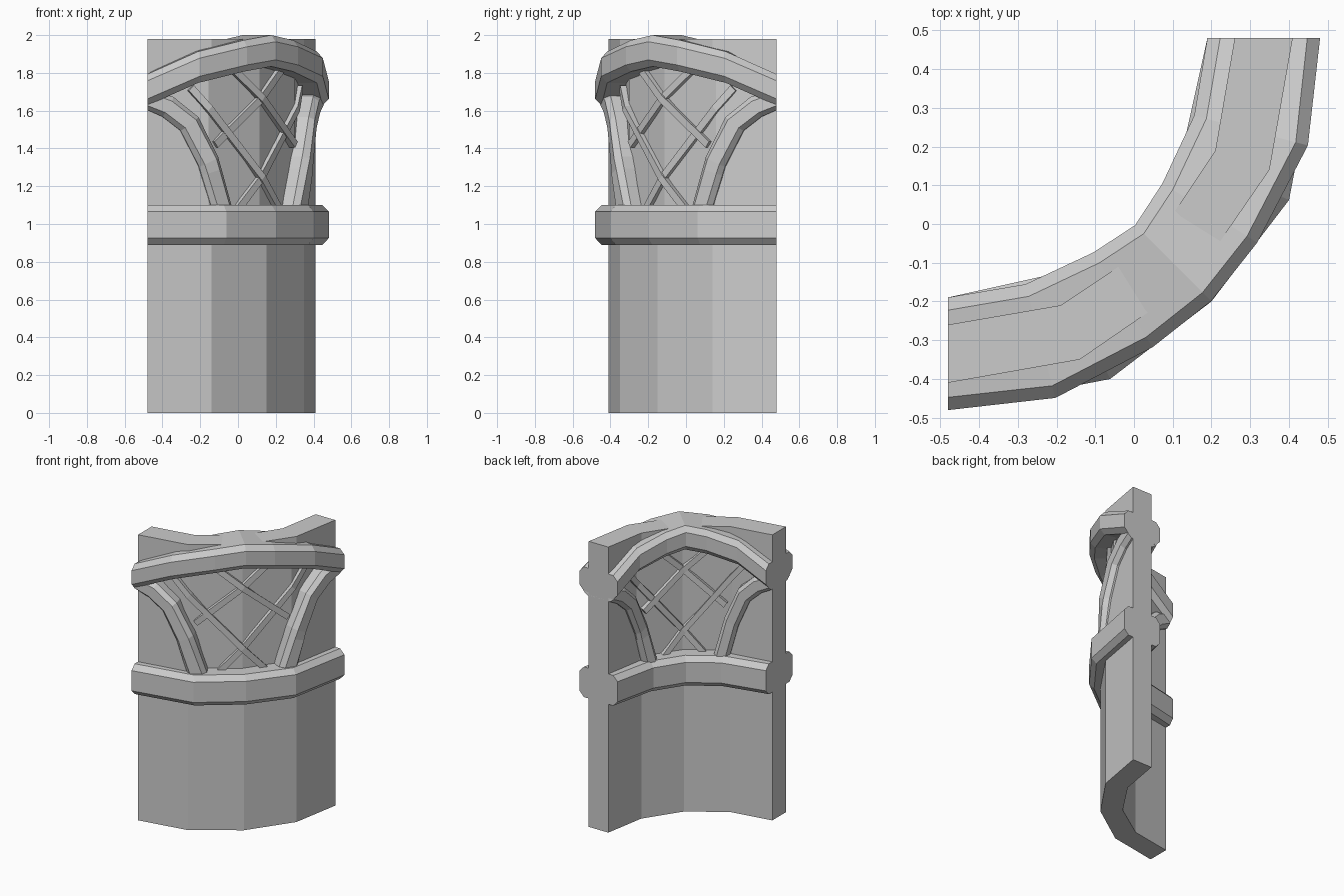
import bpy, bmesh
from mathutils import Vector

if "Cube" in bpy.data.objects:
    bpy.data.objects.remove(bpy.data.objects["Cube"])

stone = bpy.data.materials.new("grey stone")
stone.use_nodes = True
GREY = (0.6, 0.6, 0.6, 1)
stone.diffuse_color = GREY
stone.node_tree.nodes["Principled BSDF"].inputs["Base Color"].default_value = GREY

# Plan of the curved wall: t runs 0..4 along it, u runs 0 (inner) to 1 (outer)
OUTER = [Vector(p) for p in [(-.48, -.41), (-.14, -.35), (.15, -.15), (.35, .14), (.41, .48)]]
INNER = [Vector(p) for p in [(-.48, -.26), (-.19, -.21), (.05, -.05), (.21, .19), (.26, .48)]]
STEP = 0.35  # average length of one unit of t


def wall_point(t, u, z):
    t = min(max(t, 0), 4)
    i = min(int(t), 3)
    outer = OUTER[i].lerp(OUTER[i + 1], t - i)
    inner = INNER[i].lerp(INNER[i + 1], t - i)
    p = inner.lerp(outer, u)
    return (p.x, p.y, z)


def loft(name, rings):
    """Skin a list of closed rings and cap both ends."""
    bm = bmesh.new()
    loops = [[bm.verts.new(p) for p in ring] for ring in rings]
    n = len(loops[0])
    for a, b in zip(loops, loops[1:]):
        for k in range(n):
            bm.faces.new((a[k], a[(k + 1) % n], b[(k + 1) % n], b[k]))
    bm.faces.new(loops[0])
    bm.faces.new(loops[-1])
    bmesh.ops.recalc_face_normals(bm, faces=bm.faces)
    mesh = bpy.data.meshes.new(name)
    bm.to_mesh(mesh)
    bm.free()
    mesh.materials.append(stone)
    obj = bpy.data.objects.new(name, mesh)
    bpy.context.collection.objects.link(obj)
    return obj


def strip(name, columns, u0=0, u1=1):
    """Curved slab from columns of (t, low z, high z)."""
    loft(name, [[wall_point(t, u0, lo), wall_point(t, u1, lo),
                 wall_point(t, u1, hi), wall_point(t, u0, hi)] for t, lo, hi in columns])


def chamfered(half_u, half_h, cut_u, cut_h):
    """Octagonal section as (u, height) pairs."""
    a, b = half_u - cut_u, half_h - cut_h
    return [(-a, -half_h), (a, -half_h), (half_u, -b), (half_u, b),
            (a, half_h), (-a, half_h), (-half_u, b), (-half_u, -b)]


def band(name, path, section):
    """Moulding along the wall with upright sections; path is (t, z, bulge)."""
    loft(name, [[wall_point(t, .5 + u + (bulge if u > 0 else 0), z + h) for u, h in section]
                for t, z, bulge in path])


def bar(name, path, section):
    """Beam lying in the wall surface along (t, z) points, bent at the wall corners."""
    pts = [path[0]]
    for (t0, z0), (t1, z1) in zip(path, path[1:]):
        inner = [k for k in range(5) if min(t0, t1) < k < max(t0, t1)]
        for k in sorted(inner, reverse=t1 < t0):
            pts.append((k, z0 + (z1 - z0) * (k - t0) / (t1 - t0)))
        pts.append((t1, z1))
    rings = []
    for i, (t, z) in enumerate(pts):
        a, b = pts[max(i - 1, 0)], pts[min(i + 1, len(pts) - 1)]
        d = Vector(((b[0] - a[0]) * STEP, b[1] - a[1])).normalized()
        rings.append([wall_point(t - h * d.y / STEP, .5 + u, z + h * d.x) for u, h in section])
    loft(name, rings)


def mirrored(path):
    return [(4 - p[0],) + tuple(p[1:]) for p in path]


# Lower wall
strip("lower_wall", [(t, 0, 1) for t in range(5)])

# Horizontal band
half = [(0, .995, 0), (1.15, .995, .13), (2, .995, .03)]
band("sill_band", half + mirrored(half[:-1])[::-1], chamfered(.97, .105, .22, .035))

# Arched band and the wall above it
half = [(0, 1.71, 0), (.75, 1.83, .12), (1.5, 1.89, .1), (2, 1.917, .02)]
arch = half + mirrored(half[:-1])[::-1]
band("arch_band", arch, chamfered(.97, .083, .22, .035))
half = [(0, 1.71, 1.98), (1, 1.85, 1.98), (2, 1.917, 1.98)]
strip("wall_above_arch", half + mirrored(half[:-1])[::-1])

# Recessed panel behind the lattice
strip("window_panel", [(t, 1, z) for t, z in ((.1, 1.7), (1, 1.85), (2, 1.9), (3, 1.85), (3.9, 1.7))], .35, .65)

# Curved jambs with the wall beside them, and the crossing lattice bars
jamb = [(0, 1.66), (.32, 1.62), (.65, 1.53), (.95, 1.33), (1.22, 1.04)]
side = [(t, 1, z) for t, z in jamb[:-1]] + [(1.2, 1, 1.06)]
lattice = [[(1.12, 1.42), (2.7, 1.86)], [(1.55, 1.08), (3.3, 1.72)]]
for label, flip in (("right", list), ("left", mirrored)):
    strip(label + "_side_wall", flip(side))
    bar(label + "_jamb", flip(jamb), chamfered(.78, .06, .2, .025))
    for k, path in enumerate(lattice):
        depth = .32 if label == "right" else .38
        bar(f"{label}_lattice_bar_{k + 1}", flip(path),
            [(-depth, -.02), (depth, -.02), (depth, .02), (-depth, .02)])
